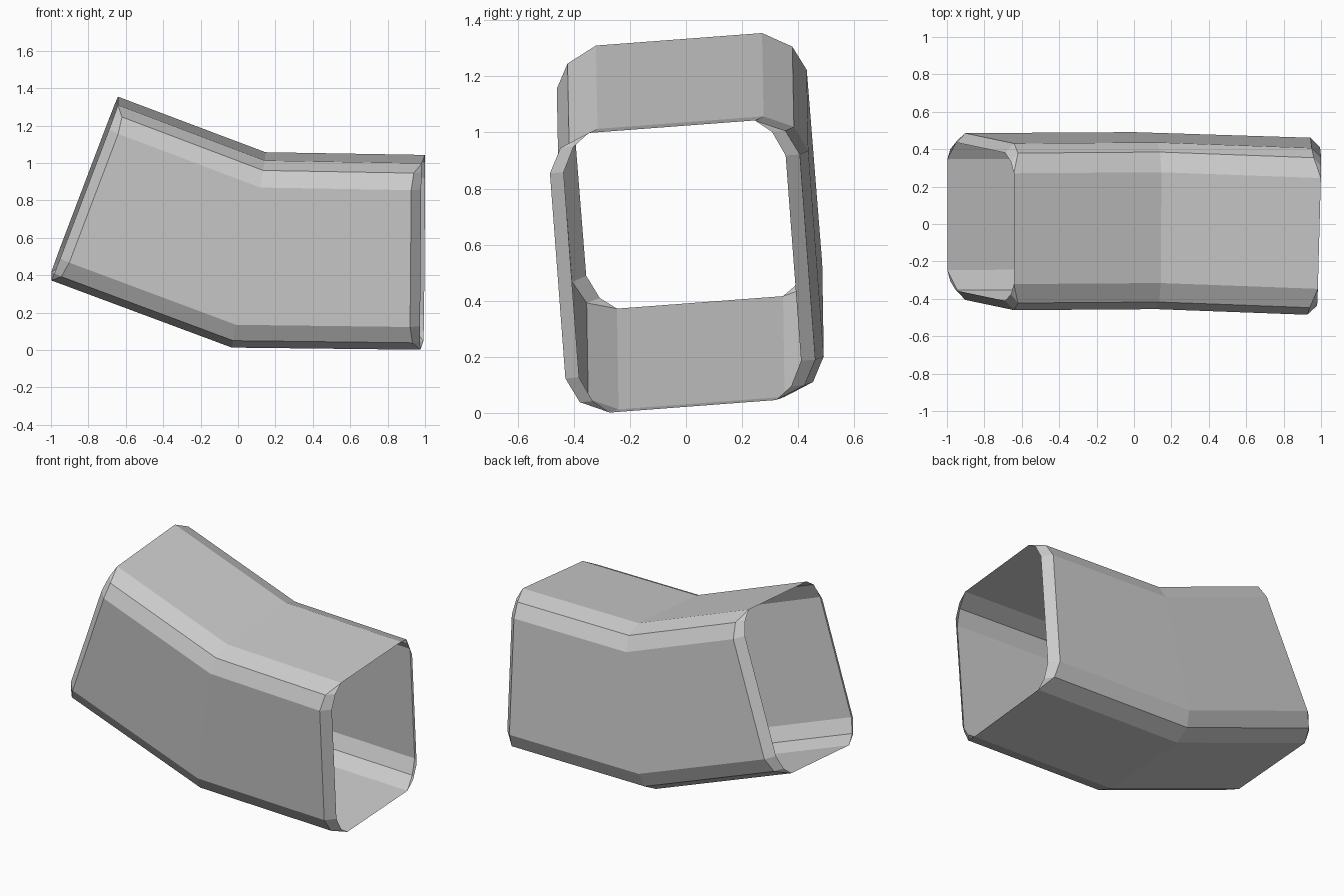
import bpy, bmesh
from mathutils import Vector as V

if "Cube" in bpy.data.objects:
    bpy.data.objects.remove(bpy.data.objects["Cube"])

# Half-corner of the chamfered section: (width, height, rim inset, rim setback)
CORNER = [(.447, .367, .05, .052), (.402, .455, .047, .04), (.297, .5, 0, 0)]
profile = []
for sy, sz, rev in ((1, 1, 0), (-1, 1, 1), (-1, -1, 0), (1, -1, 1)):
    for w, h, i, s in (CORNER[::-1] if rev else CORNER):
        profile.append((sy * w, sz * h, sy * i, s))

bm = bmesh.new()


def ring(centre, u, v, axis=(0, 0, 0), rim=False):
    """One section; near an open end the side walls are set back, then turned in at the rim."""
    c, u, v, a = V(centre), V(u), V(v), V(axis)
    out = []
    for w, h, inset, setback in profile:
        p = c + u * (w - inset if rim else w) + v * h
        if not rim:
            p -= a * setback
        out.append(bm.verts.new(p))
    return out


# Left mouth, elbow and right mouth
left = ((-.82, .0125, .863), (0, .997, .075), (.356, -.075, .938), (-.936, 0, .35))
bend = ((.057, .018, .535), (.006, .997, .075), (.176, -.075, 1))
right = ((.987, -.013, .522), (.027, .997, .075), (.008, -.075, .997), (1, -.02, -.005))
rings = [ring(*left, rim=True), ring(*left), ring(*bend), ring(*right), ring(*right, rim=True)]

n = len(profile)
for r0, r1 in zip(rings, rings[1:]):
    for k in range(n):
        j = (k + 1) % n
        bm.faces.new((r0[k], r0[j], r1[j], r1[k]))
bmesh.ops.remove_doubles(bm, verts=bm.verts, dist=.001)
bmesh.ops.recalc_face_normals(bm, faces=bm.faces)

me = bpy.data.meshes.new("elbow_duct")
bm.to_mesh(me)
bm.free()
bpy.context.collection.objects.link(bpy.data.objects.new("elbow_duct", me))
